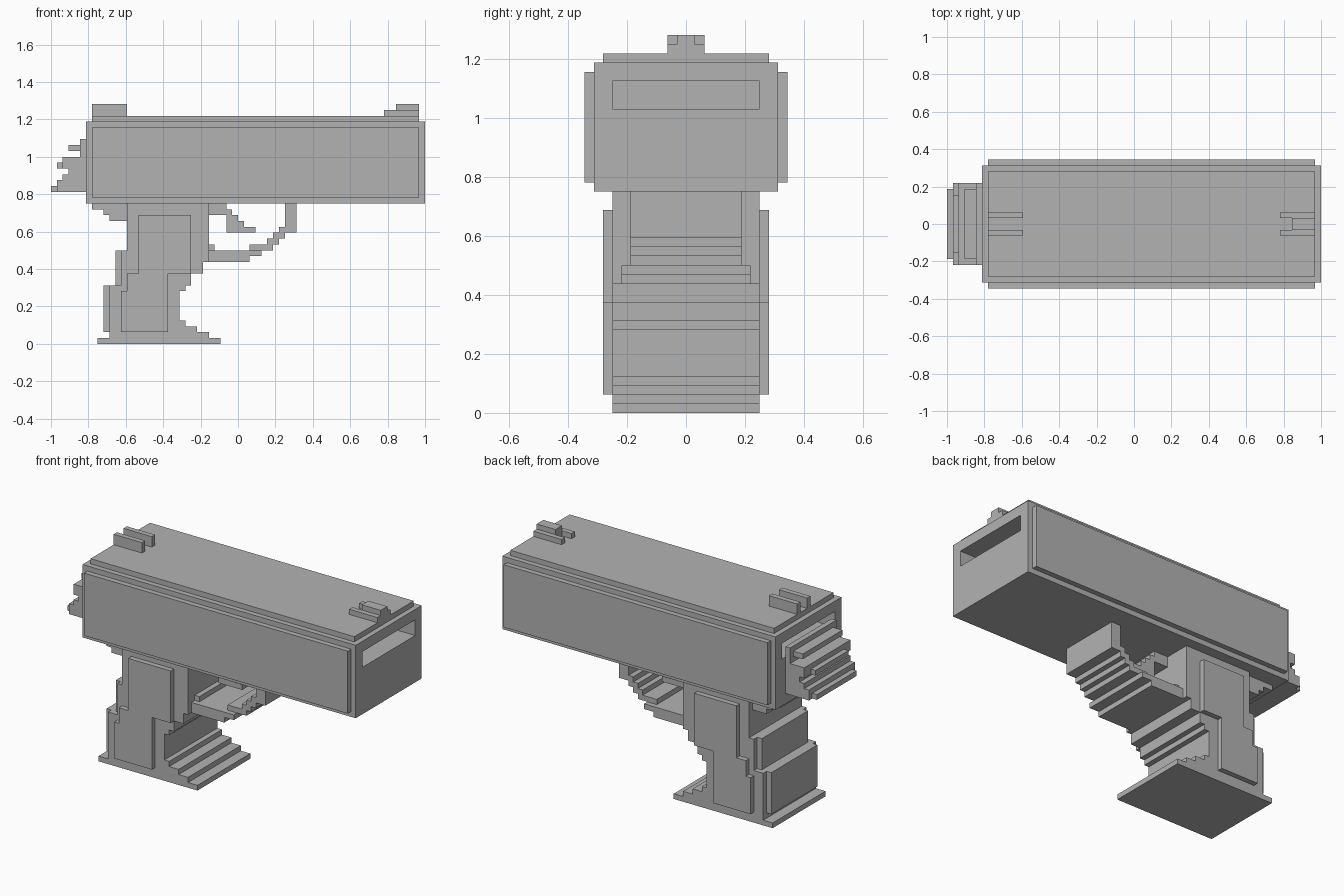
import bpy
import bmesh

U = 1 / 32  # one grid step of the blocky style

cube = bpy.data.objects.get("Cube")
if cube:
    bpy.data.objects.remove(cube, do_unlink=True)

grey = bpy.data.materials.new("plain grey")
grey.use_nodes = True
colour = (0.45, 0.45, 0.45, 1)
grey.diffuse_color = colour
grey.node_tree.nodes["Principled BSDF"].inputs["Base Color"].default_value = colour


def prism(name, points, y0, y1):
    """Extrude an x-z outline from y0 to y1."""
    bm = bmesh.new()
    face = bm.faces.new([bm.verts.new((x * U, y0 * U, z * U)) for x, z in points])
    side = bmesh.ops.extrude_face_region(bm, geom=[face])["geom"]
    moved = [v for v in side if isinstance(v, bmesh.types.BMVert)]
    bmesh.ops.translate(bm, verts=moved, vec=(0, (y1 - y0) * U, 0))
    bmesh.ops.recalc_face_normals(bm, faces=bm.faces)
    mesh = bpy.data.meshes.new(name)
    bm.to_mesh(mesh)
    bm.free()
    mesh.materials.append(grey)
    obj = bpy.data.objects.new(name, mesh)
    bpy.context.collection.objects.link(obj)
    return obj


def stepped(name, rows, y0, y1):
    """Stack rows of (bottom, top, back x, front x) into one stair outline."""
    front, back = [], []
    for z0, z1, xa, xb in rows:
        front += [(xb, z0), (xb, z1)]
        back += [(xa, z0), (xa, z1)]
    points = []
    for p in front + back[::-1]:
        if p not in points:
            points.append(p)
    return prism(name, points, y0, y1)


def box(name, x0, x1, z0, z1, y0, y1):
    return stepped(name, [(z0, z1, x0, x1)], y0, y1)


def pair(name, rows, y0, y1):
    """The same piece on both sides."""
    stepped("left_" + name, rows, y0, y1)
    stepped("right_" + name, rows, -y1, -y0)


# Upper body, with a slot sunk into each end
stepped("slide_core", [(24, 33, -26, 32), (33, 36, -21, 24), (36, 38, -26, 32)], -8, 8)
pair("slide_wall", [(24, 38, -26, 32)], 8, 10)
pair("slide_side_plate", [(25, 37, -25, 31)], 10, 11)
box("slide_top_plate", -25, 31, 38, 39, -9, 9)

# Sights
pair("rear_sight", [(39, 41, -25, -19)], 1, 2)
pair("front_sight_rail", [(39, 40, 25, 31)], 1, 2)
box("front_sight_post", 27, 31, 39, 41, -1, 1)

# Ridged hammer at the back
stepped("hammer_lower", [(26, 28, -31, -26), (28, 29, -30, -26), (29, 30, -29, -26)], -7, 7)
box("hammer_lip", -32, -31, 26, 27, -6, 6)
stepped("hammer_middle", [(30, 31, -30, -26), (31, 32, -30, -26)], -7, 7)
box("hammer_ridge", -31, -30, 30, 31, -5, 5)
box("hammer_neck", -27, -26, 32, 35, -7, 7)
box("hammer_spur", -29, -27, 33, 34, -6, 6)

# Tail under the slide
stepped("grip_tail", [(21, 22, -22, -18), (22, 23, -23, -18), (23, 24, -25, -18)], -7, 7)

# Grip with flared foot
stepped("grip", [
    (0, 1, -24, -3), (1, 2, -22, -5), (2, 3, -22, -7), (3, 4, -22, -9),
    (4, 9, -22, -10), (9, 10, -22, -9), (10, 12, -20, -8), (12, 14, -20, -6),
    (14, 16, -20, -5), (16, 24, -19, -5)], -8, 8)
box("lower_back_panel", -23, -22, 2, 10, -7, 7)
box("upper_back_panel", -21, -20, 10, 16, -7, 7)
pair("grip_plate", [(2, 9, -20, -12), (9, 12, -19, -12), (12, 22, -17, -8)], 8, 9)

# Trigger guard, as a stepped hook
prism("trigger_guard", [
    (-5, 14), (2, 14), (2, 15), (4, 15), (4, 16), (6, 16), (6, 17), (7, 17),
    (7, 18), (8, 18), (8, 19), (10, 19), (10, 24), (8, 24), (8, 20), (7, 20),
    (7, 19), (6, 19), (6, 18), (5, 18), (5, 17), (2, 17), (2, 16), (-4, 16),
    (-4, 17), (-5, 17)], -6, 6)
pair("guard_edge", [(14, 15, -5, 2), (15, 16, -5, 4)], 6, 7)

# Trigger
prism("trigger", [
    (-5, 24), (-5, 22), (-2, 22), (-2, 19), (3, 19), (3, 20), (1, 20),
    (1, 21), (0, 21), (0, 22), (-1, 22), (-1, 23), (-2, 23), (-2, 24)], -3, 3)
